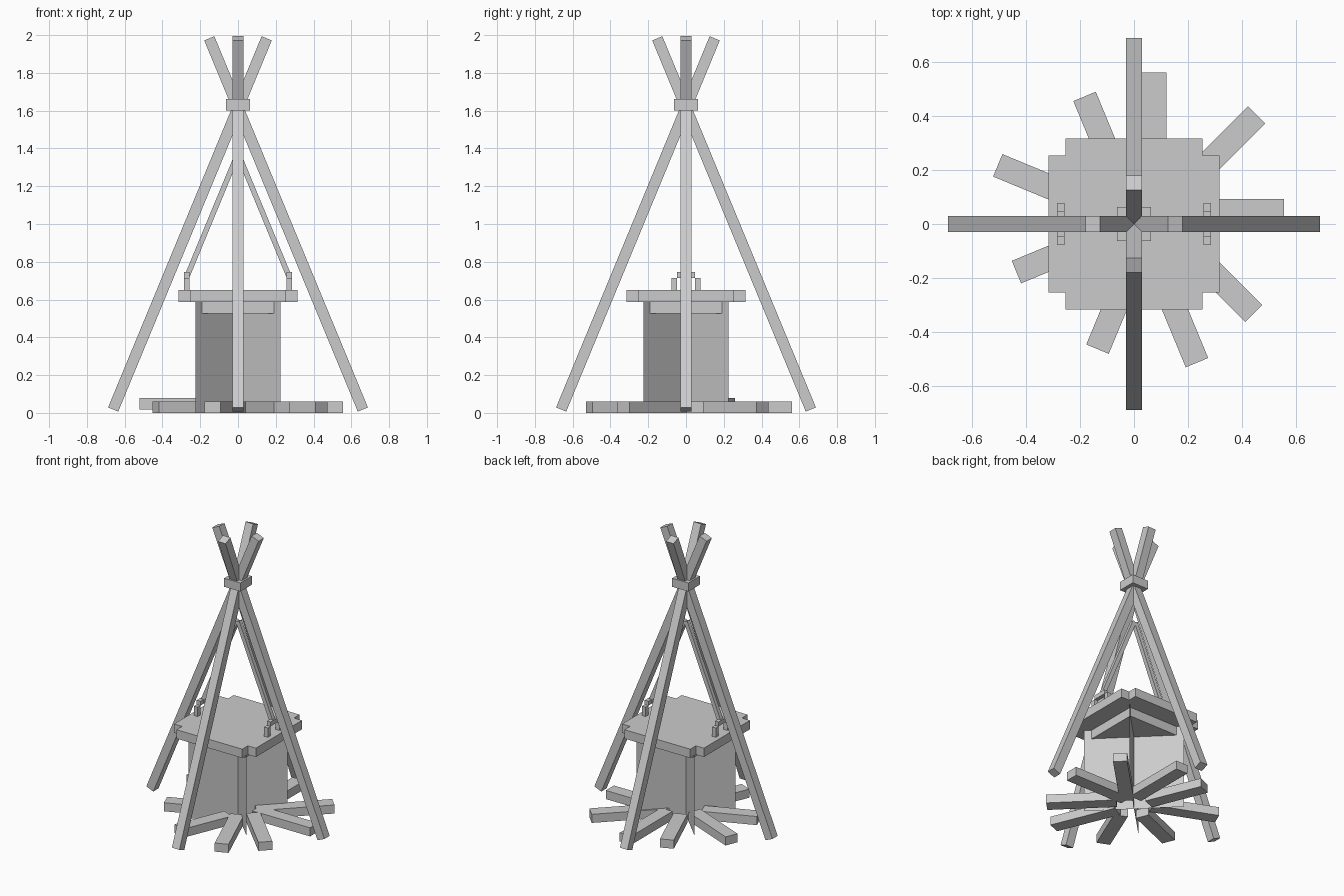
import bpy
import bmesh
from math import radians, cos, sin, hypot
from mathutils import Matrix, Vector

cube = bpy.data.objects.get("Cube")
if cube:
    bpy.data.objects.remove(cube, do_unlink=True)

GREY = (0.6, 0.6, 0.6, 1.0)
grey = bpy.data.materials.new("plain grey")
grey.use_nodes = True
grey.diffuse_color = GREY
grey.node_tree.nodes["Principled BSDF"].inputs["Base Color"].default_value = GREY


def finish(name, bm):
    mesh = bpy.data.meshes.new(name)
    bm.to_mesh(mesh)
    bm.free()
    mesh.materials.append(grey)
    obj = bpy.data.objects.new(name, mesh)
    bpy.context.collection.objects.link(obj)
    return obj


def box(name, size, centre, rotation=None):
    """Box of the given size, turned about its own centre."""
    bm = bmesh.new()
    turn = rotation or Matrix.Identity(4)
    matrix = Matrix.Translation(centre) @ turn @ Matrix.Diagonal((*size, 1))
    bmesh.ops.create_cube(bm, size=1, matrix=matrix)
    return finish(name, bm)


def beam(name, start, end, width):
    """Square bar between two points in an upright plane through the z axis."""
    start, end = Vector(start), Vector(end)
    run = end - start
    turn = Vector((0, 0, 1)).rotation_difference(run).to_matrix().to_4x4()
    return box(name, (width, width, run.length), (start + end) / 2, turn)


# Four leaning poles tied together near the top
for i, side in enumerate(("left", "back", "right", "front")):
    spin = Matrix.Rotation(radians(90 * i), 3, 'Z')
    beam(side + "_pole", spin @ Vector((0.661, 0, 0.018)),
         spin @ Vector((-0.152, 0, 1.983)), 0.058)
box("pole_binding", (0.125, 0.125, 0.06), (0, 0, 1.632))

# Lid with notched corners, as an outline pushed up
bm = bmesh.new()
A, B = 0.316, 0.254
outline = []
for i in range(4):
    spin = Matrix.Rotation(radians(90 * i), 3, 'Z')
    outline += [bm.verts.new(spin @ Vector((x, y, 0.588)))
                for x, y in ((A, -B), (A, B), (B, B))]
face = bm.faces.new(outline)
top = bmesh.ops.extrude_face_region(bm, geom=[face])["geom"]
bmesh.ops.translate(bm, vec=(0, 0, 0.062),
                    verts=[v for v in top if isinstance(v, bmesh.types.BMVert)])
bmesh.ops.recalc_face_normals(bm, faces=bm.faces)
finish("pot_lid", bm)
box("pot_base", (0.38, 0.38, 0.064), (0, 0, 0.557))

# Handles on the lid and the bars they hang from
for side, s in (("left", 1), ("right", -1)):
    for end, e in (("back", 1), ("front", -1)):
        box(f"{side}_{end}_handle_post", (0.028, 0.03, 0.066),
            (s * 0.271, e * 0.063, 0.682))
    box(side + "_handle_bar", (0.028, 0.096, 0.03), (s * 0.271, 0, 0.73))
    beam(side + "_hanging_bar", (s * 0.271, 0, 0.72), (s * 0.006, 0, 1.36), 0.028)

# Two crossed upright sheets of flame
for name, s in (("flame_sheet_a", 1), ("flame_sheet_b", -1)):
    bm = bmesh.new()
    r = 0.225
    bm.faces.new([bm.verts.new(p) for p in (
        (-r, -s * r, 0), (r, s * r, 0), (r, s * r, 0.588), (-r, -s * r, 0.588))])
    finish(name, bm)

# Ring of firewood: outer end x, y, heading in degrees, height of underside
logs = (
    (0.555, 0.047, 0, 0), (0.454, 0.404, 45, 0), (0.075, 0.56, 90, 0),
    (-0.183, 0.472, 112.5, 0), (-0.504, 0.217, 157.5, 0.018),
    (-0.435, -0.178, 202.5, 0), (-0.135, -0.463, 247.5, 0),
    (0.233, -0.513, 292.5, 0), (0.443, -0.331, 315, 0),
)
for i, (x, y, heading, z) in enumerate(logs):
    a = radians(heading)
    length = hypot(x, y) - 0.11
    box(f"firewood_log_{i + 1}", (length, 0.09, 0.06),
        (x - cos(a) * length / 2, y - sin(a) * length / 2, z + 0.03),
        Matrix.Rotation(a, 4, 'Z'))
